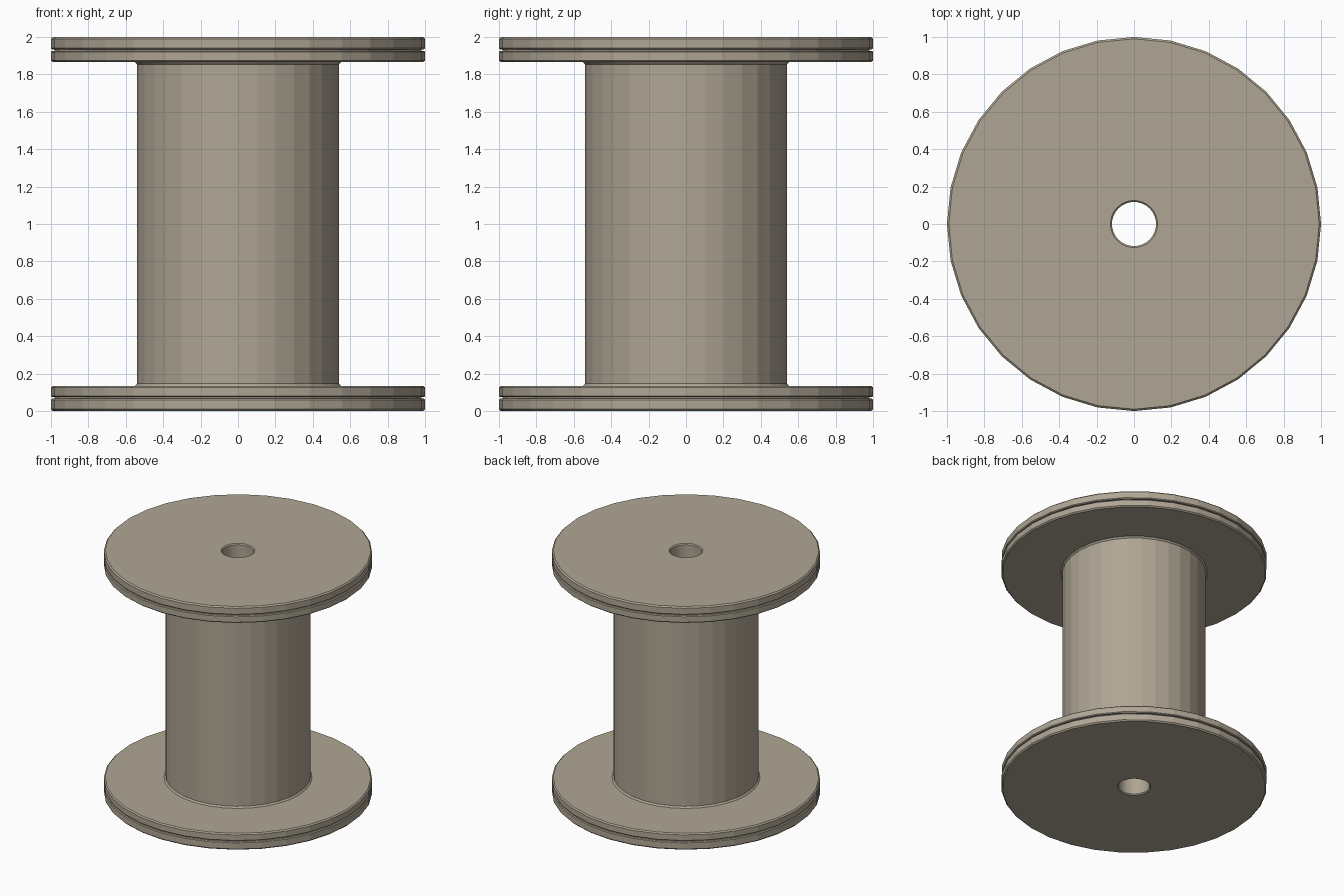
import bpy
import bmesh
from math import cos, sin, tau

SIDES = 32
HEIGHT = 2.0

if "Cube" in bpy.data.objects:
    bpy.data.objects.remove(bpy.data.objects["Cube"], do_unlink=True)

# Single plain material
colour = (0.43, 0.38, 0.30, 1.0)
mat = bpy.data.materials.new("warm_grey")
mat.use_nodes = True
mat.diffuse_color = colour
mat.node_tree.nodes["Principled BSDF"].inputs["Base Color"].default_value = colour


def lathe(name, profile):
    """Revolve a closed (radius, z) outline about the z axis."""
    bm = bmesh.new()
    rings = []
    for i in range(SIDES):
        a = tau * i / SIDES
        rings.append([bm.verts.new((r * cos(a), r * sin(a), z)) for r, z in profile])
    n = len(profile)
    for i in range(SIDES):
        here, after = rings[i], rings[(i + 1) % SIDES]
        for j in range(n):
            k = (j + 1) % n
            bm.faces.new((here[j], after[j], after[k], here[k]))
    bmesh.ops.recalc_face_normals(bm, faces=bm.faces)
    mesh = bpy.data.meshes.new(name)
    bm.to_mesh(mesh)
    bm.free()
    mesh.materials.append(mat)
    obj = bpy.data.objects.new(name, mesh)
    bpy.context.collection.objects.link(obj)
    return obj


# Lower half outline: bore edge, bevelled flange with rim groove, barrel fillet
lower = [
    (0.118, 0.008), (0.126, 0.0),
    (0.99, 0.0), (1.0, 0.01),
    (1.0, 0.06), (0.994, 0.066), (0.98, 0.066),
    (0.98, 0.074), (0.994, 0.074), (1.0, 0.08),
    (1.0, 0.126), (0.99, 0.135),
    (0.552, 0.135), (0.54, 0.147),
]

# Mirror the outline to form the upper flange, with the barrel between
upper = [(r, HEIGHT - z) for r, z in reversed(lower)]
lathe("spool", lower + upper)
